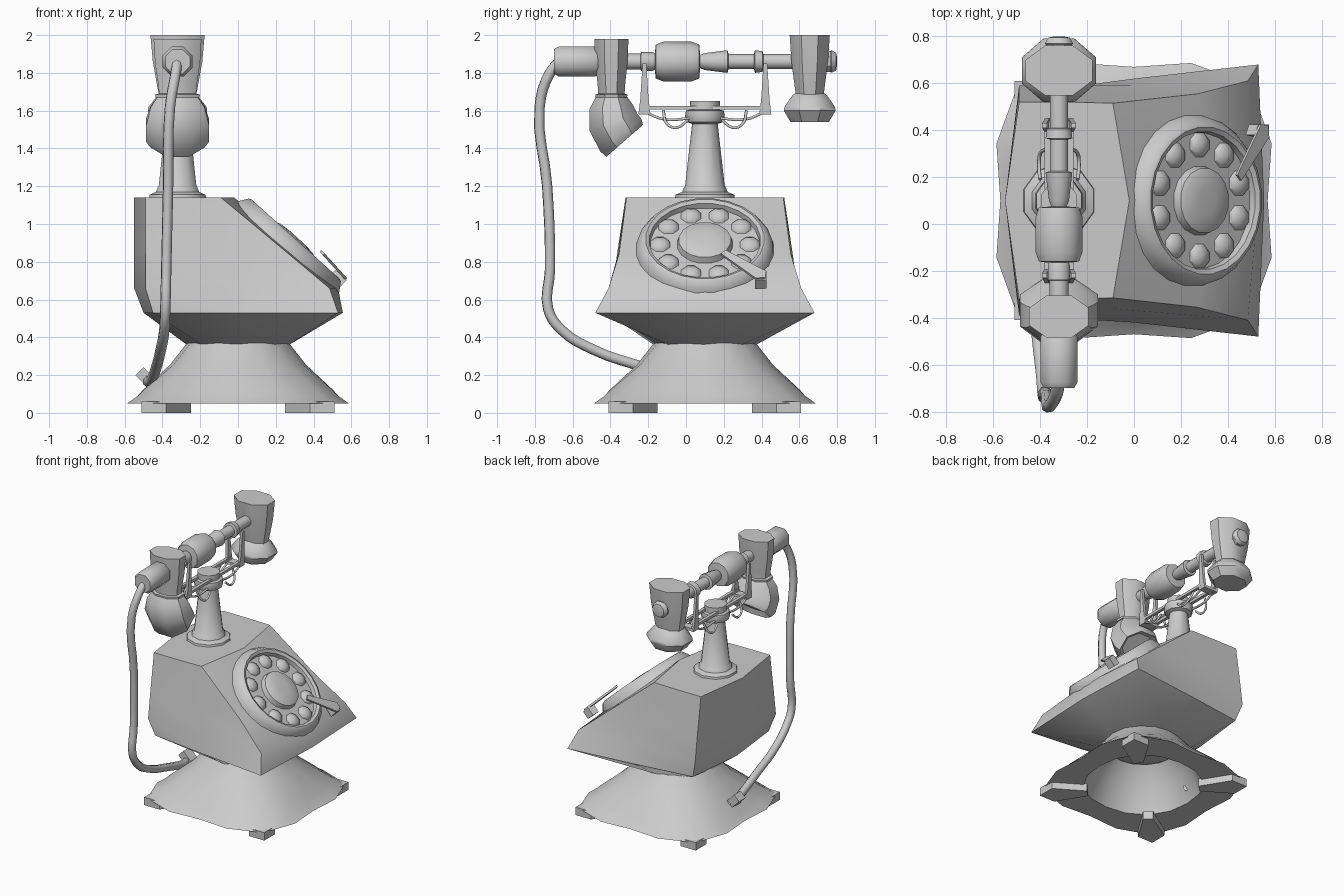
import bpy, bmesh, math
from mathutils import Vector, Matrix

if "Cube" in bpy.data.objects:
    bpy.data.objects.remove(bpy.data.objects["Cube"])

CX, CY = -0.32, 0.10          # column / handset x, body centre y


def make(name, bm, angle=40):
    bmesh.ops.recalc_face_normals(bm, faces=bm.faces)
    me = bpy.data.meshes.new(name)
    bm.to_mesh(me)
    bm.free()
    me.shade_smooth()
    me.set_sharp_from_angle(angle=math.radians(angle))
    ob = bpy.data.objects.new(name, me)
    bpy.context.collection.objects.link(ob)
    return ob


def loft_into(bm, rings, caps=True, closed=False):
    vs = [[bm.verts.new(p) for p in r] for r in rings]
    n = len(vs[0])
    pairs = list(zip(vs, vs[1:])) + ([(vs[-1], vs[0])] if closed else [])
    for a, b in pairs:
        for i in range(n):
            j = (i + 1) % n
            bm.faces.new((a[i], a[j], b[j], b[i]))
    if caps and not closed:
        bm.faces.new(vs[0])
        bm.faces.new(vs[-1])


def loft(name, rings, angle=40, **kw):
    bm = bmesh.new()
    loft_into(bm, rings, **kw)
    return make(name, bm, angle)


def circle(r, z, n, mat, rx=None):
    off = math.pi / n
    return [mat @ Vector(((rx or r) * math.cos(off + i * math.tau / n),
                          r * math.sin(off + i * math.tau / n), z)) for i in range(n)]


def lathe(name, profile, mat, n=10, sx=1.0, angle=40):
    return loft(name, [circle(r, z, n, mat, r * sx) for r, z in profile], angle)


def tube(name, pts, r, res=2, kind='BEZIER'):
    cu = bpy.data.curves.new(name, 'CURVE')
    cu.dimensions = '3D'
    cu.bevel_depth, cu.bevel_resolution, cu.resolution_u = r, res, 4
    cu.use_fill_caps = True
    sp = cu.splines.new('BEZIER')
    sp.bezier_points.add(len(pts) - 1)
    for bp, p in zip(sp.bezier_points, pts):
        bp.co = p
        bp.handle_left_type = bp.handle_right_type = 'AUTO'
    ob = bpy.data.objects.new(name, cu)
    bpy.context.collection.objects.link(ob)


def at(x, y, z):
    return Matrix.Translation((x, y, z))


# Flared base: squarish skirt blending to a round neck, hollow underneath
def base_ring(a, d, z):
    out = []
    for i in range(16):
        t = i * math.tau / 16
        r = a + (d - a) * math.sin(2 * t) ** 2
        out.append((r * math.cos(t), CY + r * math.sin(t), z))
    return out


loft("base", [base_ring(*p) for p in (
    (.57, .70, .05), (.52, .63, .09), (.505, .58, .12), (.36, .38, .255), (.27, .27, .37),
    (.24, .24, .35), (.33, .34, .24), (.40, .42, .05))], closed=True)

# Four corner feet
for i, (sx, sy) in enumerate(((1, 1), (-1, 1), (-1, -1), (1, -1))):
    plan = ((.51, .51), (.51, .38), (.30, .25), (.25, .30), (.38, .51))
    loft(f"foot_{i + 1}", [[(sx * x, CY + sy * y, z) for x, y in plan] for z in (0, .06)], 20)


# Body: stacked rings (z, back mid, back corner x/y, side x/y, front corner x/y, front mid)
def body_ring(z, bm_, bx, by, sx, sy, fx, fy, fm):
    half = [(bx, by), (sx, sy), (fx, fy)]
    pts = [(bm_, 0)] + half + [(fm, 0)] + [(x, -y) for x, y in reversed(half)]
    return [(x, CY + y, z) for x, y in pts]


loft("body", [body_ring(*p) for p in (
    (.36, -.27, -.19, .19, 0, .27, .19, .19, .27),
    (.53, -.50, -.45, .46, 0, .52, .53, .58, .555),
    (.66, -.55, -.49, .49, 0, .49, .485, .51, .53),
    (.84, -.55, -.49, .465, -.1, .46, .27, .455, .33),
    (1.14, -.55, -.49, .42, -.28, .42, -.09, .415, -.02))], 35)

# Sloping dial: local x runs down the slope, local z is the normal
D = at(.305, CY, .92) @ Matrix.Rotation(math.radians(42), 4, 'Y')
lathe("dial_housing", [(.38, -.14), (.36, -.05), (.33, -.005), (.315, 0), (.295, -.01),
                       (.29, -.04)], D, 24)
lathe("dial_hub", [(.15, -.045), (.14, -.005), (.12, .006), (.05, .012)], D, 16)
bm = bmesh.new()
for k in range(10):
    t = k * math.tau / 10 + math.pi / 2
    m = D @ at(.238 * math.cos(t), .238 * math.sin(t), -.042)
    loft_into(bm, [circle(r, z, 8, m) for r, z in ((.058, 0), (.05, .015), (.03, .027), (.008, .032))])
make("finger_rests", bm)

# Finger stop and its outer bracket
arm = [(.14, .11), (.165, .085), (.34, .27), (.335, .32), (.29, .325)]
loft("finger_stop", [[D @ Vector((x, y, z + .035 - .1 * (x - .14))) for x, y in arm]
                     for z in (0, .014)], 20)
brk = [(.345, .265), (.345, .325), (.285, .325), (.265, .28)]
loft("stop_bracket", [[D @ Vector((x, y, z)) for x, y in brk] for z in (-.04, .02)], 20)

# Column with flange, cup and top knob
lathe("column", [(.16, 1.13), (.155, 1.155), (.12, 1.17), (.11, 1.195), (.105, 1.2), (.068, 1.53),
                 (.095, 1.54), (.105, 1.57), (.10, 1.60), (.08, 1.605), (.08, 1.65)],
      at(CX, CY, 0), 10)

# Cradle: twin rails, upright tapered prongs and curled wire braces
for s in (-1, 1):
    bm = bmesh.new()
    x = CX + s * .05
    for z0, z1, ys in ((1.605, 1.625, (CY - .34, CY + .34)),):
        loft_into(bm, [[(x + a, y, z) for a, z in ((-.012, z0), (.012, z0), (.012, z1), (-.012, z1))]
                       for y in ys])
    make("cradle_rail", bm)
    for e in (-1, 1):
        y = CY + e * .32
        rings = [[(x + s * o + a, yy, z) for a, yy in
                  ((-.01, y - w), (.01, y - w), (.01, y + w), (-.01, y + w))]
                 for w, z, o in ((.032, 1.58, 0), (.022, 1.66, .005), (.01, 1.85, .012))]
        loft("cradle_prong", rings)
        tube("cradle_brace", [(x, CY + e * .31, 1.59), (x, CY + e * .22, 1.555),
                              (x, CY + e * .07, 1.56)], .008, 1)
        tube("cradle_curl", [(x + s * .03, CY + e * .09, 1.55), (x + s * .035, CY + e * .15, 1.51),
                             (x + s * .03, CY + e * .2, 1.53), (x, CY + e * .22, 1.6)], .008, 1)
for e in (-1, 1):
    bm = bmesh.new()
    bmesh.ops.create_cube(bm, size=1, matrix=at(CX, CY + e * .32, 1.592) @
                          Matrix.Diagonal((.12, .06, .02, 1)))
    make("cradle_crossbar", bm)

# Handset grip, turned about the y axis
Y = at(CX, 0, 1.86) @ Matrix.Rotation(math.radians(-90), 4, 'X')
lathe("handset_grip", [(.042, -.36), (.042, -.24), (.05, -.238), (.05, -.18), (.045, -.165),
                       (.09, -.16), (.105, -.12), (.105, .03), (.09, .07), (.035, .075),
                       (.045, .1), (.06, .22), (.04, .225), (.04, .36), (.06, .365),
                       (.055, .405), (.04, .41), (.04, .60)], Y, 10)
lathe("cord_plug", [(.07, -.70), (.085, -.675), (.085, -.48), (.07, -.46), (.04, -.40)], Y, 8)
lathe("end_knob", [(.06, .70), (.06, .765), (.065, .77), (.05, .795), (.02, .80)], Y, 8)

# Oval cups at both ends of the handset
lathe("front_cup", [(.098, 1.98), (.092, 1.85), (.078, 1.73), (.076, 1.69), (.092, 1.685), (.09, 1.67)],
      at(CX, -.395, 0), 8, 1.4)
lathe("rear_cup", [(.115, 2.0), (.105, 1.86), (.085, 1.72), (.08, 1.685)], at(CX, .655, 0), 8, 1.35)
lathe("earpiece", [(.075, 1.70), (.10, 1.68), (.145, 1.62), (.148, 1.60), (.11, 1.54)],
      at(CX, .655, 0), 8, 1.15)

# Mouthpiece: bulb bending back toward the column
rings = []
for y, z, r, rx, tilt in ((-.395, 1.68, .085, .11, 0), (-.395, 1.62, .125, .155, 5),
                          (-.385, 1.54, .145, .18, 20), (-.345, 1.47, .15, .18, 38),
                          (-.325, 1.44, .14, .155, 41), (-.345, 1.465, .11, .12, 41)):
    m = at(CX, y, z) @ Matrix.Rotation(math.radians(tilt), 4, 'X')
    rings.append(circle(r, 0, 8, m, rx))
loft("mouthpiece", rings)

# Cord from the handset plug down to the base socket
tube("cord", [(CX, -.66, 1.87), (-.33, -.72, 1.80), (-.36, -.775, 1.62), (-.37, -.735, 1.2),
              (-.38, -.72, .76), (-.385, -.73, .55), (-.39, -.66, .44), (-.41, -.48, .33),
              (-.43, -.25, .25), (-.455, -.02, .18), (-.47, .09, .16), (-.36, .14, .15)], .028)
bm = bmesh.new()
bmesh.ops.create_cube(bm, size=1, matrix=at(-.485, .09, .185) @
                      Matrix.Rotation(math.radians(45), 4, 'Y') @ Matrix.Diagonal((.10, .08, .06, 1)))
make("cord_socket", bm)
